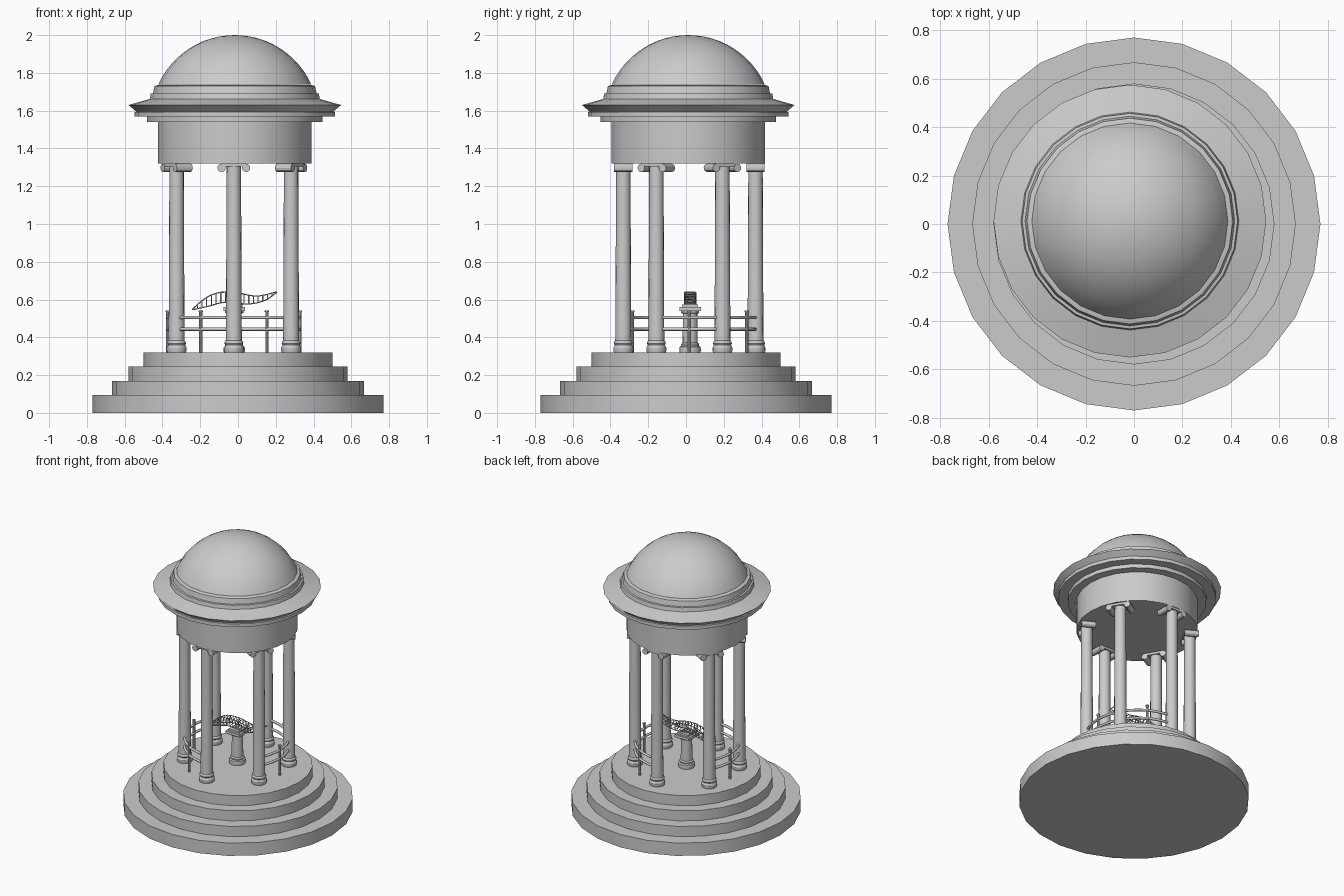
import bpy, bmesh, math
from mathutils import Vector, Matrix

if "Cube" in bpy.data.objects:
    bpy.data.objects.remove(bpy.data.objects["Cube"])

CX, CY = -0.022, 0.018      # colonnade centre
FLOOR = 0.32


def finish(bm, name, angle=30):
    bmesh.ops.recalc_face_normals(bm, faces=bm.faces)
    me = bpy.data.meshes.new(name)
    bm.to_mesh(me)
    bm.free()
    ob = bpy.data.objects.new(name, me)
    bpy.context.collection.objects.link(ob)
    bpy.ops.object.select_all(action='DESELECT')
    ob.select_set(True)
    bpy.context.view_layer.objects.active = ob
    bpy.ops.object.shade_smooth_by_angle(angle=math.radians(angle))
    return ob


def revolve(bm, profile, x, y, sides=24):
    """Lathe an (r, z) profile around a vertical axis; r = 0 makes a pole."""
    rings = []
    for r, z in profile:
        if r == 0:
            rings.append([bm.verts.new((x, y, z))] * sides)
        else:
            rings.append([bm.verts.new((x + r * math.cos(2 * math.pi * i / sides),
                                        y + r * math.sin(2 * math.pi * i / sides), z))
                          for i in range(sides)])
    for a, b in zip(rings, rings[1:]):
        for i in range(sides):
            j = (i + 1) % sides
            bm.faces.new(list(dict.fromkeys((a[i], a[j], b[j], b[i]))))


def rod(bm, p, q, r, sides=8):
    p, q = Vector(p), Vector(q)
    d = q - p
    m = Matrix.Translation((p + q) / 2) @ d.to_track_quat('Z', 'Y').to_matrix().to_4x4()
    bmesh.ops.create_cone(bm, cap_ends=True, segments=sides, radius1=r, radius2=r,
                          depth=d.length, matrix=m)


def box(bm, centre, size, turn=0):
    m = (Matrix.Translation(centre) @ Matrix.Rotation(turn, 4, 'Z')
         @ Matrix.Diagonal((*size, 1)))
    bmesh.ops.create_cube(bm, size=1, matrix=m)


def tube(name, paths, r, res=2):
    """Sweep round bars along point paths and turn them into one mesh."""
    cu = bpy.data.curves.new(name, 'CURVE')
    cu.dimensions = '3D'
    cu.bevel_depth, cu.bevel_resolution, cu.use_fill_caps = r, res, True
    for pts in paths:
        s = cu.splines.new('POLY')
        s.points.add(len(pts) - 1)
        for sp, p in zip(s.points, pts):
            sp.co = (*p, 1)
    ob = bpy.data.objects.new(name, cu)
    bpy.context.collection.objects.link(ob)
    bpy.ops.object.select_all(action='DESELECT')
    ob.select_set(True)
    bpy.context.view_layer.objects.active = ob
    bpy.ops.object.convert(target='MESH')


def around(deg, r, z):
    a = math.radians(deg)
    return Vector((CX + r * math.cos(a), CY + r * math.sin(a), z))


# stepped base
bm = bmesh.new()
revolve(bm, [(0, 0), (.77, 0), (.77, .095), (.668, .095), (.668, .17), (.58, .17),
             (.58, .245), (.5, .245), (.5, FLOOR), (0, FLOOR)], 0, 0)
finish(bm, "stepped_base")

# drum, cornice and dome
R, TOP = .445, 2.0
dome = [(R * math.sin(t), TOP - R + R * math.cos(t))
        for t in (math.radians(65.5) * (1 - i / 12) for i in range(12))]
bm = bmesh.new()
revolve(bm, [(0, 1.32), (.407, 1.32), (.407, 1.54), (0, 1.54)], -.017, .012)
finish(bm, "drum")
bm = bmesh.new()
revolve(bm, [(0, 1.54), (.465, 1.54), (.465, 1.568), (.53, 1.568), (.53, 1.592), (.522, 1.595),
             (.563, 1.63), (.45, 1.662), (.445, 1.69), (.433, 1.692), (.425, 1.73),
             (.41, 1.735), (0, 1.735)], -.017, .012)
finish(bm, "cornice")
bm = bmesh.new()
revolve(bm, dome + [(0, TOP)], -.017, .012)
finish(bm, "dome")

# six columns with ringed feet and scroll capitals
column = [(0, .32), (.05, .32), (.053, .332), (.053, .345), (.047, .354), (.046, .36),
          (.05, .367), (.048, .377), (.043, .382), (.042, .4), (.038, 1.32), (0, 1.32)]
for k in range(6):
    deg = 30 + 60 * k
    c = around(deg, .35, 0)
    bm = bmesh.new()
    revolve(bm, column, c.x, c.y, 16)
    finish(bm, f"column_{k + 1}")
    bm = bmesh.new()
    a = math.radians(deg)
    out, side = Vector((math.cos(a), math.sin(a), 0)), Vector((-math.sin(a), math.cos(a), 0))
    for s in (-1, 1):
        p = c + side * .065 * s + Vector((0, 0, 1.297))
        rod(bm, p - out * .048, p + out * .048, .022, 12)
    box(bm, c + Vector((0, 0, 1.312)), (.09, .13, .016), a)
    finish(bm, f"scroll_capital_{k + 1}")

# curved railings, open on two opposite sides
rails = [[around(start + 60 * i / 10, .35, z) for i in range(11)]
         for start in (-30, 30, 150, 210) for z in (.443, .505)]
tube("railings", rails, .009)
bm = bmesh.new()
for deg in (0, 60, 180, 240):
    rod(bm, around(deg, .35, FLOOR), around(deg, .35, .535), .009, 10)
    rod(bm, around(deg, .35, .533), around(deg, .35, .543), .012, 10)
finish(bm, "railing_posts")

# central pedestal
PX, PY = -.02, .022
bm = bmesh.new()
revolve(bm, [(0, .32), (.055, .32), (.057, .335), (.055, .35), (.046, .355), (.048, .365),
             (.04, .372), (.038, .525), (.048, .53), (.048, .54), (0, .54)], PX, PY, 16)
box(bm, (PX, PY, .55), (.115, .115, .02))
box(bm, (PX, PY, .567), (.085, .085, .014))
finish(bm, "pedestal")

# wavy lattice model on the pedestal: outline points (x, lower z, upper z)
outline = [(-.24, .546, .55), (-.20, .555, .588), (-.15, .566, .622), (-.10, .582, .638),
           (-.05, .588, .64), (0, .58, .637), (.05, .575, .624), (.10, .582, .617),
           (.15, .597, .626), (.205, .638, .641)]


def sample(x):
    for (x0, l0, u0), (x1, l1, u1) in zip(outline, outline[1:]):
        if x <= x1 + 1e-6:
            t = (x - x0) / (x1 - x0)
            return l0 + (l1 - l0) * t, u0 + (u1 - u0) * t


N = 18
xs = [-.24 + .445 * i / N for i in range(N + 1)]
bars = []
for s in (-1, 1):
    bars.append([(x, PY + .03 * s, sample(x)[0]) for x in xs])
    bars.append([(x, PY + .024 * s, sample(x)[1]) for x in xs])
for i, x in enumerate(xs):
    lo, hi = sample(x)
    a, b = (x, PY - .03, lo), (x, PY + .03, lo)
    c, d = (x, PY + .024, hi), (x, PY - .024, hi)
    bars.append([a, b, c, d, a])
    if i % 3 == 0:
        bars += [[a, c], [b, d]]
tube("lattice_model", bars, .003, 0)
